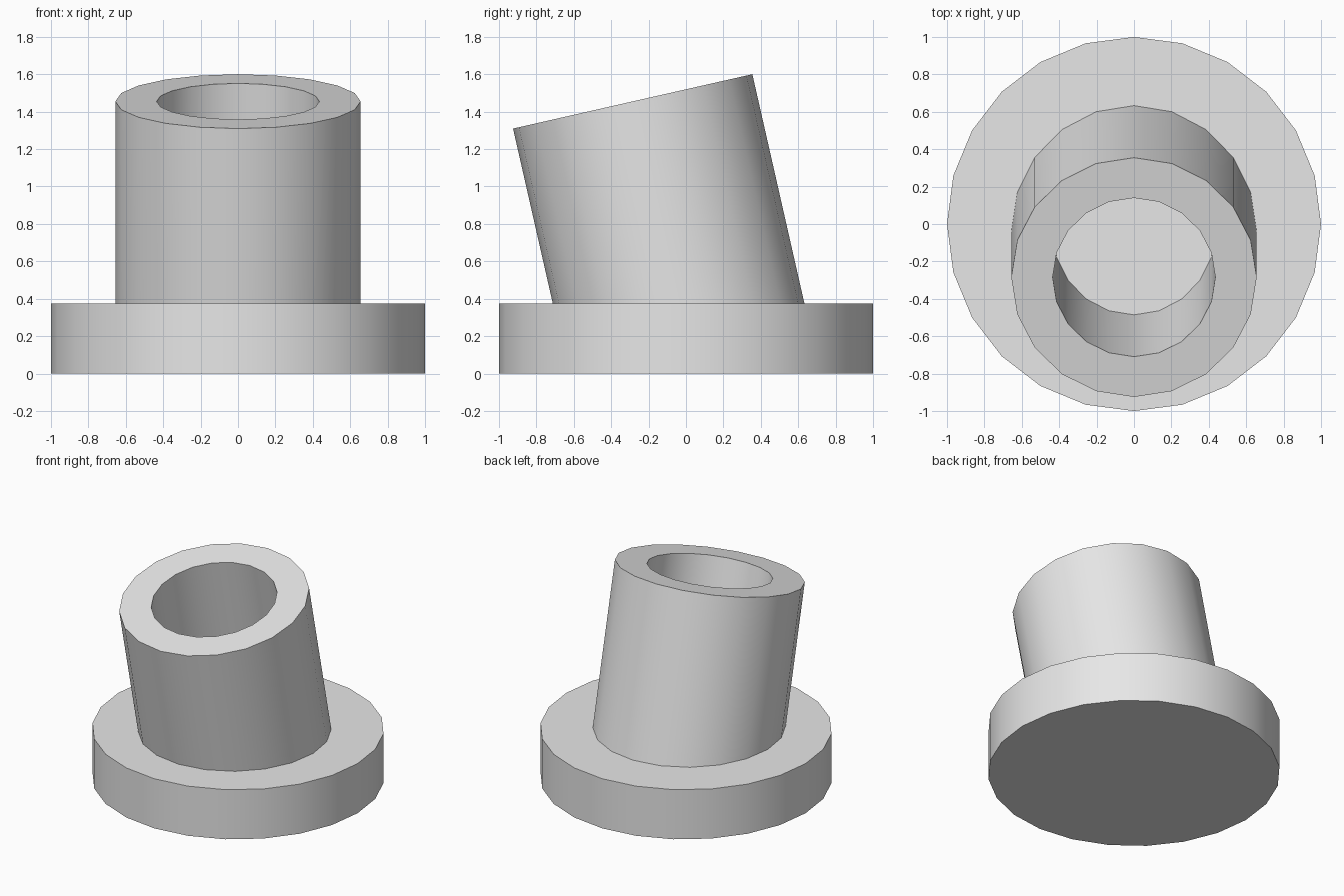
import bpy, bmesh, math
from mathutils import Matrix, Vector

cube = bpy.data.objects.get("Cube")
if cube:
    bpy.data.objects.remove(cube)

BASE_HEIGHT = 0.375
TILT = math.radians(12.8)
TOP_CENTRE = Vector((0, -0.285, 1.455))
OUTER, INNER = 0.656, 0.435
SIDES = 20

grey = bpy.data.materials.new("light_grey")
grey.use_nodes = True
grey.diffuse_color = (0.8, 0.8, 0.8, 1)
grey.node_tree.nodes["Principled BSDF"].inputs["Base Color"].default_value = (0.8, 0.8, 0.8, 1)


def finish(obj):
    obj.data.materials.append(grey)
    bpy.ops.object.select_all(action='DESELECT')
    obj.select_set(True)
    bpy.context.view_layer.objects.active = obj
    bpy.ops.object.shade_smooth_by_angle(angle=math.radians(30))


# Round base flange
bpy.ops.mesh.primitive_cylinder_add(vertices=24, radius=1, depth=BASE_HEIGHT,
                                    location=(0, 0, BASE_HEIGHT / 2))
base = bpy.context.object
base.name = "base_flange"
finish(base)

# Leaning tube: square-cut rim on top, cut level where it meets the flange
bm = bmesh.new()
turn = Matrix.Rotation(TILT, 3, 'X')
axis = turn @ Vector((0, 0, 1))


def ring(radius, at_base):
    verts = []
    for i in range(SIDES):
        a = math.tau * i / SIDES
        p = TOP_CENTRE + turn @ Vector((radius * math.sin(a), radius * math.cos(a), 0))
        if at_base:
            p -= axis * (p.z - BASE_HEIGHT) / axis.z
        verts.append(bm.verts.new(p))
    return verts


loops = [ring(OUTER, True), ring(OUTER, False), ring(INNER, False), ring(INNER, True)]
for lower, upper in zip(loops, loops[1:]):
    for i in range(SIDES):
        j = (i + 1) % SIDES
        bm.faces.new((lower[j], lower[i], upper[i], upper[j]))

mesh = bpy.data.meshes.new("leaning_tube")
bm.to_mesh(mesh)
bm.free()
tube = bpy.data.objects.new("leaning_tube", mesh)
bpy.context.collection.objects.link(tube)
finish(tube)
